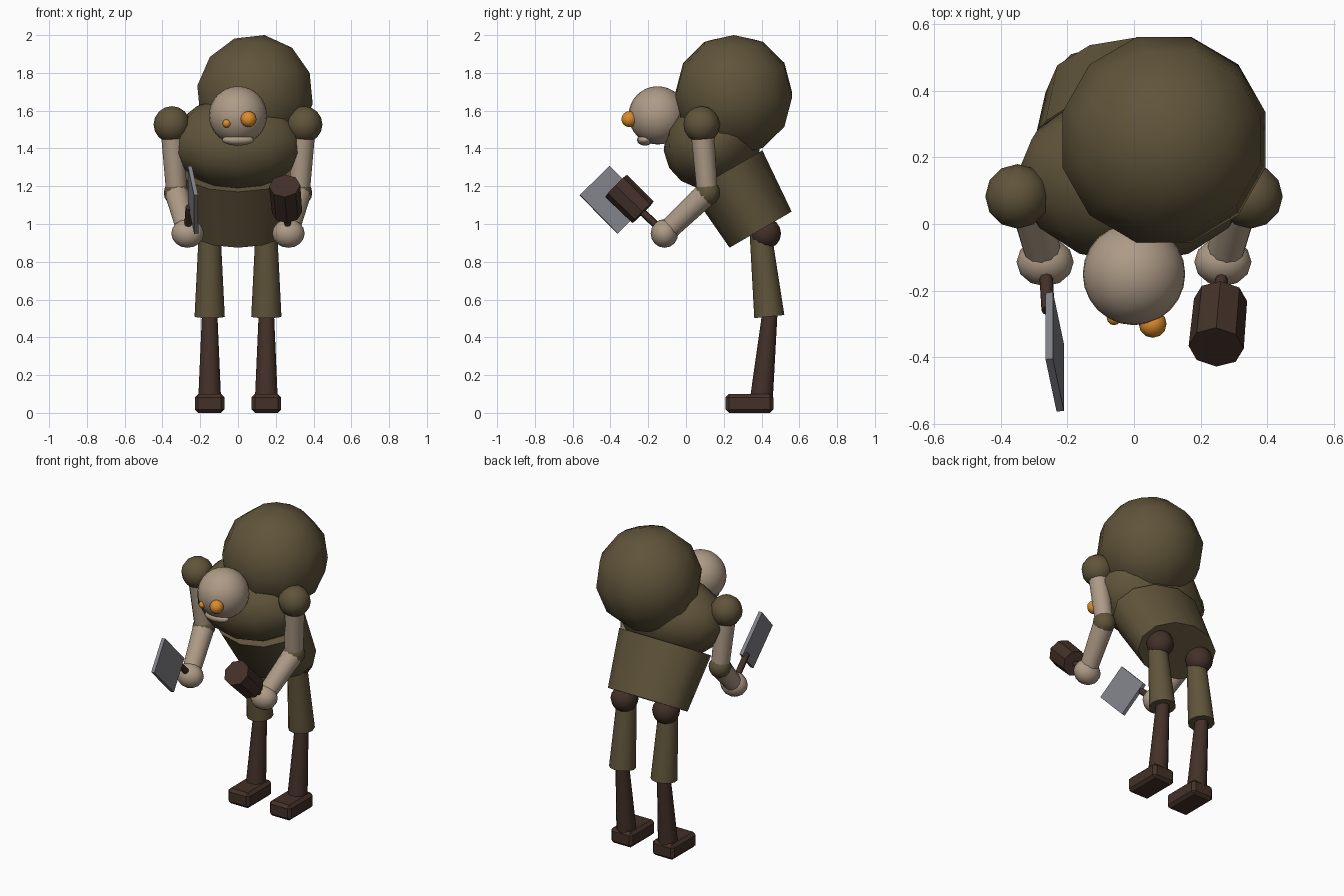
import bpy, math
from mathutils import Vector, Matrix

if "Cube" in bpy.data.objects:
    bpy.data.objects.remove(bpy.data.objects["Cube"])


def mat(name, rgb):
    m = bpy.data.materials.new(name)
    m.diffuse_color = (*rgb, 1)
    m.use_nodes = True
    m.node_tree.nodes["Principled BSDF"].inputs["Base Color"].default_value = m.diffuse_color
    return m


OLIVE = mat("olive cloth", (0.117, 0.089, 0.043))
SKIN = mat("pale skin", (0.42, 0.325, 0.24))
BROWN = mat("dark leather", (0.056, 0.030, 0.021))
STEEL = mat("dull steel", (0.22, 0.22, 0.25))
ORANGE = mat("orange glow", (0.72, 0.26, 0.025))


def finish(name, m, angle=None):
    o = bpy.context.object
    o.name = name
    o.data.materials.append(m)
    if angle:
        bpy.ops.object.shade_smooth_by_angle(angle=math.radians(angle))
    return o


def ball(name, m, loc, radii, rot=(0, 0, 0), seg=12, rings=8, turn=0):
    bpy.ops.mesh.primitive_uv_sphere_add(segments=seg, ring_count=rings, radius=1)
    o = finish(name, m, 60)
    o.data.transform(Matrix.Rotation(math.radians(turn), 4, 'Z'))
    o.location = loc
    o.scale = radii if isinstance(radii, tuple) else (radii,) * 3
    o.rotation_euler = [math.radians(a) for a in rot]
    return o


def limb(name, m, a, b, r1, r2, sides=12, angle=50, widen=1):
    a, b = Vector(a), Vector(b)
    bpy.ops.mesh.primitive_cone_add(vertices=sides, radius1=r1, radius2=r2,
                                    depth=(b - a).length)
    o = finish(name, m, angle)
    o.location = (a + b) / 2
    o.scale.x = widen
    d = (b - a).normalized()
    side = (Vector((1, 0, 0)) - d * d.x).normalized()
    o.rotation_euler = Matrix((side, d.cross(side), d)).transposed().to_euler()
    return o


def box(name, m, loc, size, rot=None, bevel=0):
    bpy.ops.mesh.primitive_cube_add(size=1)
    o = finish(name, m)
    o.data.transform(Matrix.Diagonal((*size, 1)))
    o.location = loc
    if rot:
        o.rotation_euler = rot
    if bevel:
        b = o.modifiers.new("bevel", 'BEVEL')
        b.width = bevel
        b.segments = 1
    return o


# Stooped body
limb("lower_torso", OLIVE, (0, 0.395, 0.97), (0, 0.215, 1.28), 0.19, 0.219, widen=1.4)
ball("chest", OLIVE, (0, 0.14, 1.43), (0.355, 0.265, 0.24), rot=(30, 0, 0))
ball("hump", OLIVE, (0.09, 0.253, 1.684), 0.32, rot=(0, 9, 0), rings=6, turn=15)

# Head
ball("head", SKIN, (0, -0.15, 1.575), 0.154, seg=24, rings=16)
ball("jaw", SKIN, (0, -0.218, 1.445), (0.085, 0.042, 0.03))
ball("large_eye", ORANGE, (0.056, -0.30, 1.555), 0.042)
ball("small_eye", ORANGE, (-0.06, -0.282, 1.532), 0.022)

for s, side in ((-1, "right"), (1, "left")):
    # Arms
    shoulder = (s * 0.35, 0.083, 1.527)
    elbow = (s * 0.325, 0.113, 1.165)
    hand = (s * 0.267, -0.114, 0.95)
    ball(side + "_shoulder", OLIVE, shoulder, 0.097)
    limb(side + "_upper_arm", SKIN, shoulder, elbow, 0.062, 0.055)
    ball(side + "_elbow", OLIVE, elbow, 0.068)
    limb(side + "_forearm", SKIN, elbow, hand, 0.064, 0.054)
    ball(side + "_hand", SKIN, hand, (0.086, 0.073, 0.076))
    # Legs
    x = s * 0.15
    ball(side + "_hip", BROWN, (x, 0.42, 0.95), 0.083)
    limb(side + "_thigh", OLIVE, (x, 0.395, 0.95), (x, 0.441, 0.51), 0.058, 0.08)
    limb(side + "_shin", BROWN, (x, 0.445, 0.54), (x, 0.40, 0.08), 0.04, 0.06)
    box(side + "_foot", BROWN, (x, 0.336, 0.05), (0.157, 0.253, 0.10), bevel=0.018)

# Cleaver in the right hand
limb("cleaver_handle", BROWN, (-0.267, -0.11, 0.95), (-0.258, -0.26, 1.09), 0.02, 0.02, 8)
u = Vector((-0.002, -0.70, 0.714)).normalized()
v = Vector((0.148, -0.70, -0.69))
v = (v - u * v.dot(u)).normalized()
frame = Matrix((u, v, u.cross(v))).transposed()
box("cleaver_blade", STEEL, (-0.238, -0.384, 1.128), (0.286, 0.222, 0.022), frame.to_euler())

# Club in the left hand
limb("club_handle", BROWN, (0.267, -0.11, 0.95), (0.257, -0.25, 1.08), 0.018, 0.018, 8)
limb("club_head", BROWN, (0.26, -0.228, 1.062), (0.247, -0.37, 1.202), 0.08, 0.083, 8, 30)
